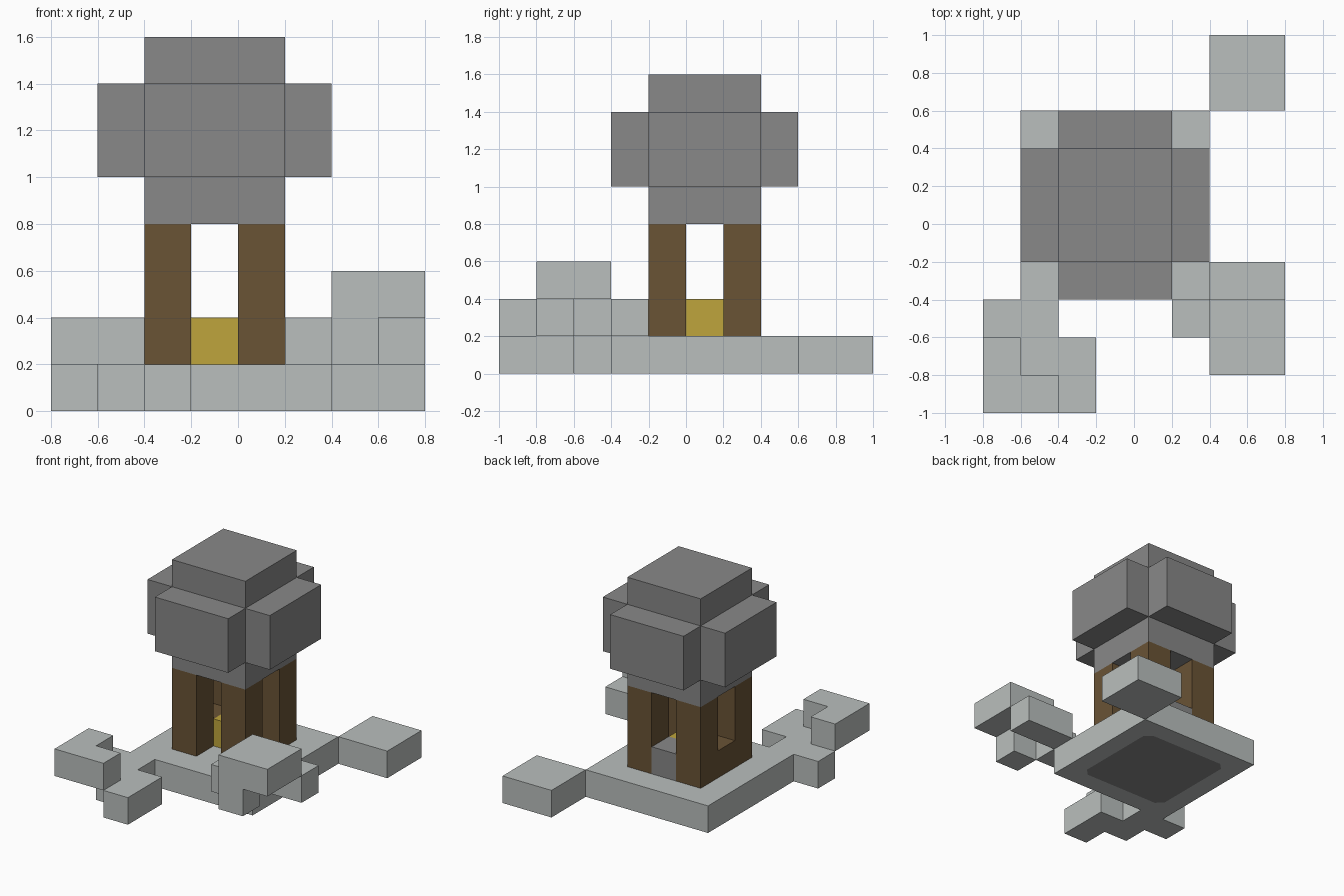
import bpy, bmesh
from mathutils import Matrix

cube = bpy.data.objects.get("Cube")
if cube:
    bpy.data.objects.remove(cube, do_unlink=True)


def material(name, color):
    m = bpy.data.materials.new(name)
    m.use_nodes = True
    m.diffuse_color = (*color, 1)
    bsdf = next(n for n in m.node_tree.nodes if n.type == 'BSDF_PRINCIPLED')
    bsdf.inputs["Base Color"].default_value = (*color, 1)
    return m


light_stone = material("light_stone", (0.49, 0.52, 0.51))
dark_stone = material("dark_stone", (0.246, 0.246, 0.246))
wood = material("brown_wood", (0.144, 0.087, 0.036))
gold = material("yellow_gold", (0.52, 0.376, 0.045))

U = 0.2  # edge of one grid cell


def add_block(bm, lo, hi):
    """Box between two corners given in grid cells."""
    size = [(b - a) * U for a, b in zip(lo, hi)]
    mid = [(a + b) * U / 2 for a, b in zip(lo, hi)]
    mat = Matrix.Translation(mid) @ Matrix.Diagonal((*size, 1))
    bmesh.ops.create_cube(bm, size=1, matrix=mat)


def finish(bm, name, *mats):
    me = bpy.data.meshes.new(name)
    bm.to_mesh(me)
    bm.free()
    for m in mats:
        me.materials.append(m)
    ob = bpy.data.objects.new(name, me)
    bpy.context.collection.objects.link(ob)
    return ob


def blocks(name, mat, *boxes):
    bm = bmesh.new()
    for lo, hi in boxes:
        add_block(bm, lo, hi)
    return finish(bm, name, mat)


# Square foundation with a dark patch inset in its underside
bm = bmesh.new()
add_block(bm, (-3, -2, 0), (2, 3, 1))
bm.normal_update()
bottom = min(bm.faces, key=lambda f: f.normal.z)
bmesh.ops.inset_individual(bm, faces=[bottom], thickness=U)
bmesh.ops.bevel(bm, geom=list(bottom.verts), offset=0.05, segments=1,
                affect='VERTICES')
bm.normal_update()
patch = max((f for f in bm.faces if f.normal.z < -0.9 and len(f.verts) == 8
             and all(abs(v.co.x + 0.1) < 0.4 for v in f.verts)),
            key=lambda f: f.calc_area())
patch.material_index = 1
finish(bm, "foundation", light_stone, dark_stone)

# Four corner posts
for side, x in (("right", -2), ("left", 0)):
    for end, y in (("front", -1), ("back", 1)):
        blocks(f"{end}_{side}_post", wood, ((x, y, 1), (x + 1, y + 1, 4)))

# Low fillers between the posts and the gold block in the middle
blocks("side_sill", wood, ((-2, 0, 1), (-1, 1, 2)))
blocks("back_step", dark_stone, ((-1, 1, 1), (0, 2, 2)))
blocks("gold_block", gold, ((-1, 0, 1), (0, 1, 2)))

# Stone head with a bulge on each side
blocks("head_core", dark_stone, ((-2, -1, 4), (1, 2, 8)))
for name, lo, hi in (("front", (-2, -2), (1, -1)), ("back", (-2, 2), (1, 3)),
                     ("right", (-3, -1), (-2, 2)), ("left", (1, -1), (2, 2))):
    blocks(f"{name}_bulge", dark_stone, ((*lo, 5), (*hi, 7)))

# Rubble: a back slab and two stepped front clusters
blocks("back_rubble", light_stone, ((2, 3, 0), (4, 5, 1)))
blocks("front_left_rubble", light_stone,
       ((2, -4, 2), (4, -2, 3)),
       ((2, -4, 1), (3, -3, 2)),
       ((2, -2, 1), (4, -1, 2)),
       ((1, -3, 1), (2, -2, 2)))
blocks("front_right_low_rubble", light_stone,
       ((-4, -3, 0), (-2, -2, 1)),
       ((-3, -4, 0), (-2, -3, 1)),
       ((-2, -5, 0), (-1, -3, 1)))
blocks("front_right_high_rubble", light_stone,
       ((-4, -5, 1), (-3, -3, 2)),
       ((-3, -5, 1), (-2, -4, 2)))
